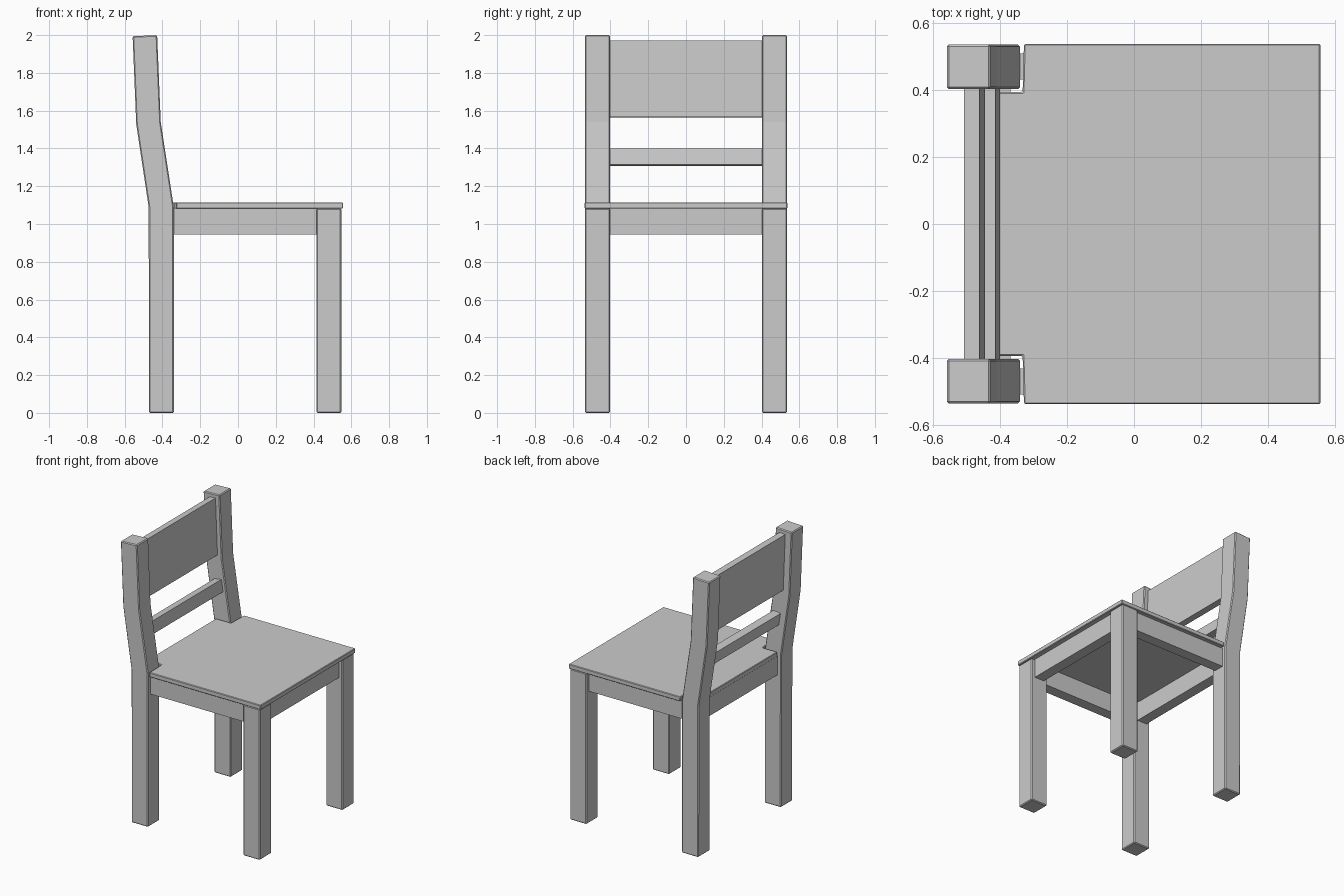
import bpy, bmesh
from mathutils import Vector

if "Cube" in bpy.data.objects:
    bpy.data.objects.remove(bpy.data.objects["Cube"])


def prism(name, pts, axis, lo, hi, bevel=0.0):
    """Extrude a 2D profile: axis 'y' takes (x, z) points, axis 'z' takes (x, y) points."""
    bm = bmesh.new()
    place = (lambda p: (p[0], lo, p[1])) if axis == 'y' else (lambda p: (p[0], p[1], lo))
    face = bm.faces.new([bm.verts.new(place(p)) for p in pts])
    new = bmesh.ops.extrude_face_region(bm, geom=[face])['geom']
    move = Vector((0, hi - lo, 0)) if axis == 'y' else Vector((0, 0, hi - lo))
    bmesh.ops.translate(bm, vec=move, verts=[v for v in new if isinstance(v, bmesh.types.BMVert)])
    bmesh.ops.recalc_face_normals(bm, faces=bm.faces)
    mesh = bpy.data.meshes.new(name)
    bm.to_mesh(mesh)
    bm.free()
    obj = bpy.data.objects.new(name, mesh)
    bpy.context.collection.objects.link(obj)
    if bevel:
        mod = obj.modifiers.new("bevel", 'BEVEL')
        mod.width, mod.segments = bevel, 1
        mod.limit_method, mod.angle_limit = 'ANGLE', 0.7
    return obj


def box(name, x0, x1, y0, y1, z0, z1, bevel=0.0):
    return prism(name, [(x0, y0), (x1, y0), (x1, y1), (x0, y1)], 'z', z0, z1, bevel)


def mirror_y(obj):
    obj.modifiers.new("mirror", 'MIRROR').use_axis = (False, True, False)


# Back posts: straight leg, then two leaning segments
post = [(-0.471, 0), (-0.340, 0), (-0.340, 1.09), (-0.409, 1.54),
        (-0.428, 2.0), (-0.558, 1.994), (-0.539, 1.53), (-0.473, 1.09)]
mirror_y(prism("back_post", post, 'y', 0.402, 0.535, 0.006))

# Front legs
mirror_y(box("front_leg", 0.415, 0.547, 0.402, 0.535, 0, 1.082, 0.006))

# Aprons under the seat
mirror_y(box("side_apron", -0.345, 0.420, 0.43, 0.508, 0.945, 1.084))
box("front_apron", 0.442, 0.520, -0.405, 0.405, 0.945, 1.084)
box("back_apron", -0.445, -0.368, -0.405, 0.405, 0.945, 1.084)

# Seat board, notched around the back posts
half = [(0.556, 0.537), (-0.328, 0.537), (-0.332, 0.393), (-0.45, 0.393)]
seat = half + [(x, -y) for x, y in reversed(half)]
prism("seat", seat, 'z', 1.081, 1.114, 0.004)

# Backrest panel and lower rail, tilted with the posts
panel = [(-0.490, 1.563), (-0.444, 1.566), (-0.460, 1.971), (-0.506, 1.968)]
prism("backrest_panel", panel, 'y', -0.405, 0.405)
rail = [(-0.455, 1.306), (-0.400, 1.314), (-0.413, 1.400), (-0.468, 1.391)]
prism("backrest_rail", rail, 'y', -0.405, 0.405)
